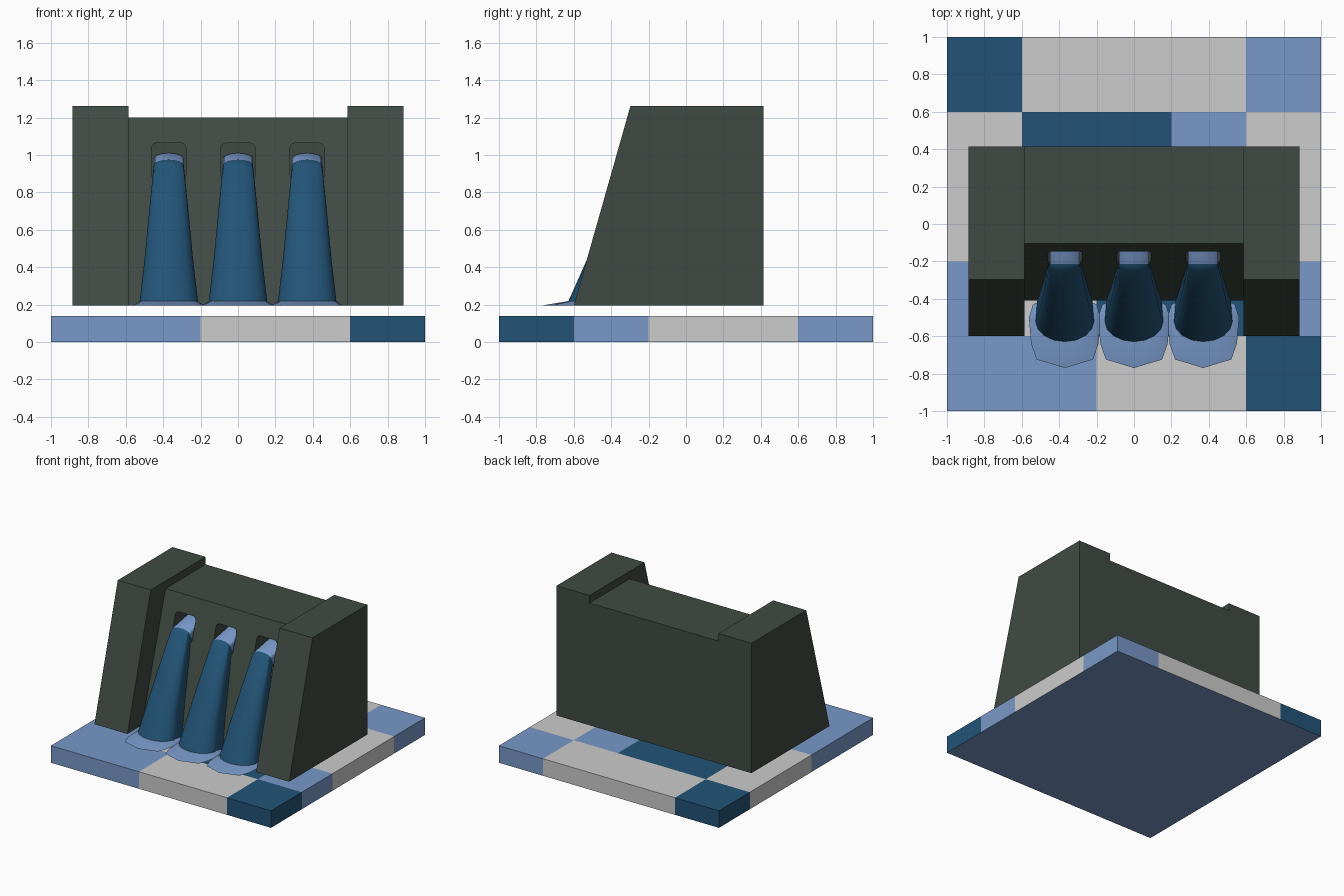
import bpy, bmesh, math

cube = bpy.data.objects.get("Cube")
if cube:
    bpy.data.objects.remove(cube, do_unlink=True)


def material(name, rgb):
    lin = [((c / 255 + 0.055) / 1.055) ** 2.4 for c in rgb] + [1]
    m = bpy.data.materials.new(name)
    m.use_nodes = True
    m.diffuse_color = lin
    m.node_tree.nodes["Principled BSDF"].inputs["Base Color"].default_value = lin
    return m


LIGHT = material("light blue", (120, 152, 200))
GREY = material("pale grey", (204, 204, 204))
DARK = material("deep blue", (34, 84, 119))
STONE = material("dark stone", (64, 74, 67))


def finish(name, bm, mats):
    bmesh.ops.remove_doubles(bm, verts=bm.verts, dist=1e-5)
    bmesh.ops.recalc_face_normals(bm, faces=bm.faces)
    me = bpy.data.meshes.new(name)
    bm.to_mesh(me)
    bm.free()
    for m in mats:
        me.materials.append(m)
    ob = bpy.data.objects.new(name, me)
    bpy.context.collection.objects.link(ob)
    return ob


def activate(ob):
    bpy.ops.object.select_all(action='DESELECT')
    ob.select_set(True)
    bpy.context.view_layer.objects.active = ob


def loft(bm, rings, mat_of=lambda i: 0):
    """Skin closed rings of points and cap both ends."""
    rows = [[bm.verts.new(p) for p in ring] for ring in rings]
    n = len(rows[0])
    for i, (a, b) in enumerate(zip(rows, rows[1:])):
        for j in range(n):
            k = (j + 1) % n
            bm.faces.new((a[j], a[k], b[k], b[j])).material_index = mat_of(i)
    bm.faces.new(rows[0])
    bm.faces.new(rows[-1]).material_index = mat_of(len(rows) - 2)


def prism_x(name, profile, x0, x1):
    bm = bmesh.new()
    loft(bm, [[(x, y, z) for y, z in profile] for x in (x0, x1)])
    return finish(name, bm, [STONE])


# Tiled base, rows run from front to back
TILES = ["LLGGD", "LGDDL", "GGGGG", "GDDLG", "DGGGL"]
TOP = 0.14
bm = bmesh.new()
bmesh.ops.create_grid(bm, x_segments=5, y_segments=5, size=1)
bmesh.ops.translate(bm, verts=bm.verts, vec=(0, 0, TOP))
ext = bmesh.ops.extrude_edge_only(bm, edges=[e for e in bm.edges if e.is_boundary])
for v in ext["geom"]:
    if isinstance(v, bmesh.types.BMVert):
        v.co.z = 0
bm.normal_update()
bmesh.ops.contextual_create(bm, geom=[e for e in bm.edges if e.is_boundary])
for f in bm.faces:
    c = f.calc_center_median()
    col, row = [min(4, max(0, int((t + 1) / 0.4))) for t in (c.x, c.y)]
    f.material_index = "LGD".index(TILES[row][col]) if c.z > 0.01 else 0
finish("tiled_base", bm, [LIGHT, GREY, DARK])

# Dam wall and side piers
BACK, FOOT = 0.415, 0.195
wall = prism_x("dam_wall", [(BACK, FOOT), (-0.41, FOOT), (-0.105, 1.2), (BACK, 1.2)],
               -0.585, 0.585)
for side, s in (("left", 1), ("right", -1)):
    prism_x(side + "_pier",
            [(BACK, FOOT), (-0.6, FOOT), (-0.297, 1.262), (BACK, 1.262)],
            s * 0.585, s * 0.885)

# Sluice openings, rounded at the corners
CENTRES = (-0.37, 0, 0.37)
for cx in CENTRES:
    bm = bmesh.new()
    ring = []
    r = 0.03
    for i in range(16):
        a = math.tau * (i // 4) / 4 + math.pi / 2 * (i % 4) / 3
        q = math.tau * (i // 4) / 4 + math.pi / 4
        ring.append((cx + math.copysign(0.092 - r, math.cos(q)) + r * math.cos(a),
                     0.965 + math.copysign(0.1 - r, math.sin(q)) + r * math.sin(a)))
    loft(bm, [[(x, y, z) for x, z in ring] for y in (-0.4, 0.0)])
    cutter = finish("sluice_cutter", bm, [STONE])
    cutter.hide_render = True
    mod = wall.modifiers.new("sluice", 'BOOLEAN')
    mod.operation = 'DIFFERENCE'
    mod.solver = 'EXACT'
    mod.object = cutter
    activate(wall)
    bpy.ops.object.modifier_apply(modifier=mod.name)
    bpy.data.objects.remove(cutter, do_unlink=True)


def water_ring(cx, y, z, w, bulge, drop, yb, zb):
    """Bowed front edge with two points tucked back into the wall."""
    pts = [(cx - 0.92 * w, yb, zb)]
    for i in range(9):
        a = math.pi / 2 * (i / 4 - 1)
        k = 1 - math.cos(a)
        pts.append((cx + w * math.sin(a), y + bulge * k, z - drop * k))
    return pts + [(cx + 0.92 * w, yb, zb)]


# Falling water: y, z, half width, bulge, drop, back y, back z
FALL = [(-0.02, 1.01, 0.08, 0, 0.03, -0.02, 0.88),
        (-0.215, 0.975, 0.08, 0, 0.03, -0.17, 0.88),
        (-0.25, 0.95, 0.083, 0.02, 0.03, -0.19, 0.86),
        (-0.39, 0.70, 0.105, 0.06, 0, -0.24, 0.70),
        (-0.53, 0.44, 0.13, 0.09, 0, -0.32, 0.44),
        (-0.637, 0.2, 0.158, 0.11, 0, -0.39, 0.2)]
# Right half of the foam outline
FOAM = [(0, -0.77), (0.08, -0.745), (0.15, -0.725), (0.18, -0.64),
        (0.192, -0.5), (0.17, -0.43), (0.1, -0.4)]
outline = FOAM + [(-x, y) for x, y in reversed(FOAM[1:])]

for n, cx in zip(("right", "middle", "left"), CENTRES):
    bm = bmesh.new()
    loft(bm, [water_ring(cx, *p) for p in FALL], lambda i: 0 if i == 0 else 1)
    water = finish(n + "_waterfall", bm, [LIGHT, DARK])
    activate(water)
    bpy.ops.object.shade_smooth_by_angle(angle=math.radians(30))

    # Foam splash at the foot
    bm = bmesh.new()
    loft(bm, [[(cx + x, y, FOOT) for x, y in outline],
              [(cx + 0.8 * x, -0.5 + 0.5 * (y + 0.5), 0.218) for x, y in outline]])
    foam = finish(n + "_foam", bm, [LIGHT])
    activate(foam)
    bpy.ops.object.shade_smooth_by_angle(angle=math.radians(30))
